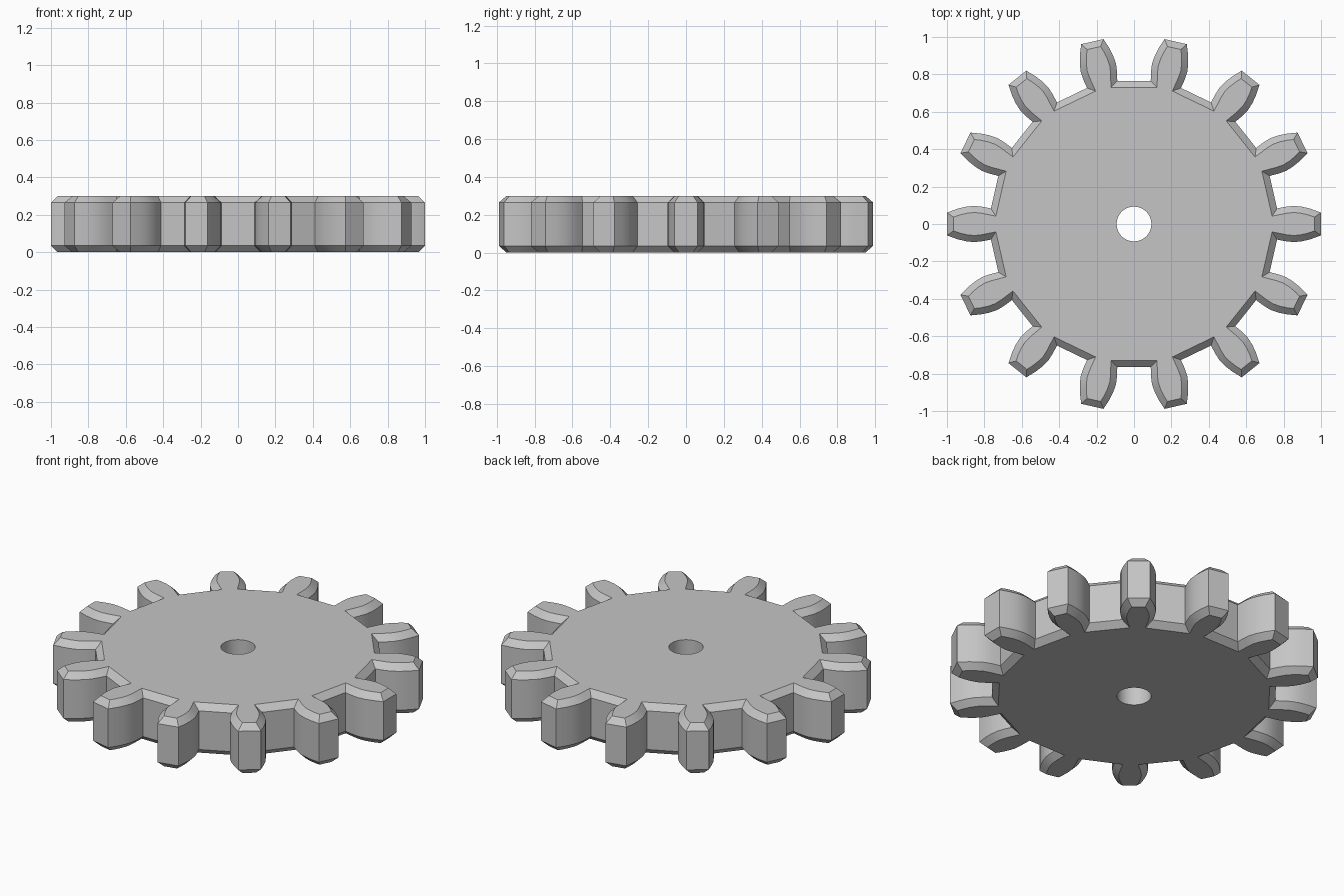
import bpy, bmesh, math
from mathutils import Vector, Matrix

cube = bpy.data.objects.get("Cube")
if cube:
    bpy.data.objects.remove(cube)

TEETH = 14
HEIGHT = 0.30
CHAMFER = 0.035
HOLE_RADIUS = 0.093
HOLE_SIDES = 32

# One flank of a tooth pointing along +x: root, belly, shoulder, tip
FLANK = [(0.765, 0.083), (0.81, 0.092), (0.855, 0.097), (0.90, 0.092),
         (0.945, 0.081), (1.0, 0.061)]


def gear_outline():
    """Counter-clockwise outline of the whole gear."""
    tooth = [Vector((x, -y)) for x, y in FLANK]
    tooth += [Vector((x, y)) for x, y in reversed(FLANK)]
    points = []
    for i in range(TEETH):
        turn = Matrix.Rotation(math.tau * i / TEETH, 2)
        points += [turn @ p for p in tooth]
    return points


def inset(points, distance):
    """Mitred inward offset of a counter-clockwise outline."""
    result = []
    for i, p in enumerate(points):
        a = (p - points[i - 1]).normalized()
        b = (points[(i + 1) % len(points)] - p).normalized()
        na, nb = Vector((-a.y, a.x)), Vector((-b.y, b.x))
        result.append(p + (na + nb) * distance / (1 + na.dot(nb)))
    return result


def ring(bm, points, z):
    return [bm.verts.new((p.x, p.y, z)) for p in points]


def wall(bm, low, high):
    for i in range(len(low)):
        j = (i + 1) % len(low)
        bm.faces.new((low[i], low[j], high[j], high[i]))


def cap(bm, outer, inner):
    edges = [bm.edges.get((loop[i - 1], loop[i]))
             for loop in (outer, inner) for i in range(len(loop))]
    bmesh.ops.triangle_fill(bm, edges=edges, use_beauty=True)


# Steel material
steel = bpy.data.materials.new("grey steel")
steel.use_nodes = True
colour = (0.56, 0.56, 0.56, 1)
steel.diffuse_color = colour
steel.node_tree.nodes["Principled BSDF"].inputs["Base Color"].default_value = colour

bm = bmesh.new()

# Chamfered toothed rim
outline = gear_outline()
face_outline = inset(outline, CHAMFER)
rim = [ring(bm, face_outline, 0), ring(bm, outline, CHAMFER),
       ring(bm, outline, HEIGHT - CHAMFER), ring(bm, face_outline, HEIGHT)]
for low, high in zip(rim, rim[1:]):
    wall(bm, low, high)

# Axle bore
circle = [Vector((math.cos(t), math.sin(t))) * HOLE_RADIUS
          for t in (math.tau * i / HOLE_SIDES for i in range(HOLE_SIDES))]
bore = [ring(bm, circle, 0), ring(bm, circle, HEIGHT)]
wall(bm, bore[1], bore[0])

# Flat top and bottom
cap(bm, rim[0], bore[0])
cap(bm, rim[-1], bore[1])
bmesh.ops.recalc_face_normals(bm, faces=bm.faces)

mesh = bpy.data.meshes.new("gear_wheel")
bm.to_mesh(mesh)
bm.free()
mesh.materials.append(steel)
gear = bpy.data.objects.new("gear_wheel", mesh)
bpy.context.collection.objects.link(gear)

bpy.ops.object.select_all(action='DESELECT')
gear.select_set(True)
bpy.context.view_layer.objects.active = gear
bpy.ops.object.shade_smooth_by_angle(angle=math.radians(30))
